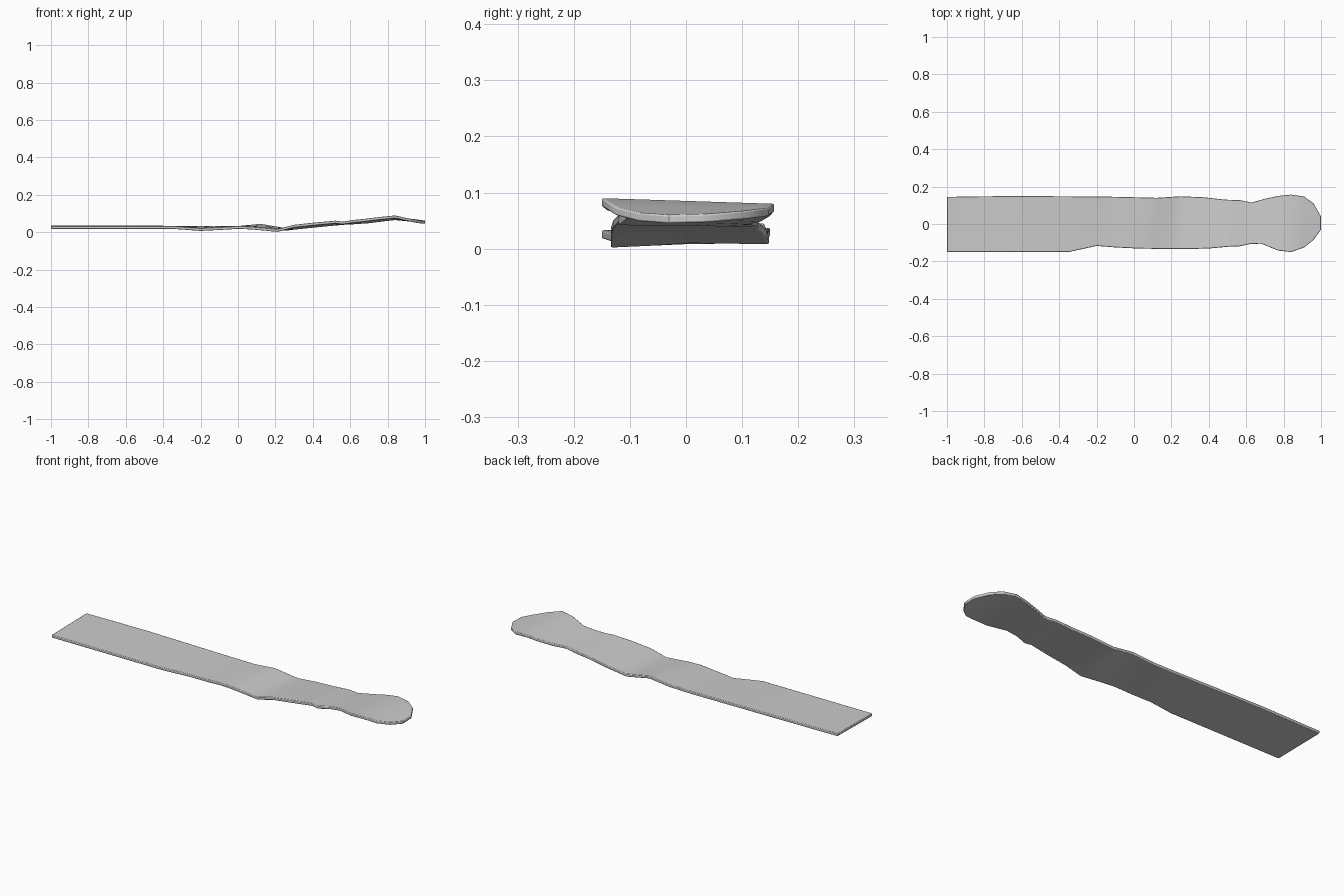
import bpy, bmesh

if "Cube" in bpy.data.objects:
    bpy.data.objects.remove(bpy.data.objects["Cube"])

THICK = 0.015
# edge profiles: x, y, z of the top surface
FRONT = [(-1, -.15, .033), (-.35, -.15, .033), (-.2, -.117, .022), (-.1, -.125, .027),
         (.0, -.13, .033), (.07, -.132, .030), (.21, -.134, .017), (.3, -.134, .040),
         (.41, -.13, .052), (.52, -.12, .062), (.56, -.12, .057), (.62, -.107, .066),
         (.68, -.105, .072), (.77, -.142, .083), (.84, -.15, .090), (.91, -.125, .074),
         (.96, -.085, .064), (1, -.03, .060)]
BACK = [(-1, .145, .037), (-.64, .15, .037), (-.13, .146, .032), (0, .143, .033),
        (.12, .14, .045), (.25, .148, .023), (.37, .143, .036), (.49, .13, .048),
        (.57, .127, .055), (.63, .115, .058), (.7, .135, .063), (.77, .15, .072),
        (.84, .157, .080), (.91, .147, .073), (.96, .11, .068), (1, .04, .062)]


def sample(edge, x):
    for a, b in zip(edge, edge[1:]):
        if x <= b[0]:
            t = (x - a[0]) / (b[0] - a[0])
            return (x, a[1] + (b[1] - a[1]) * t, a[2] + (b[2] - a[2]) * t)
    return edge[-1]


# loft the warped blade surface between the two edges
bm = bmesh.new()
ACROSS = 4
rows = []
for x in sorted({p[0] for p in FRONT + BACK}):
    f, b = sample(FRONT, x), sample(BACK, x)
    rows.append([bm.verts.new((x, f[1] + (b[1] - f[1]) * i / ACROSS,
                               f[2] + (b[2] - f[2]) * i / ACROSS))
                 for i in range(ACROSS + 1)])
for r, s in zip(rows, rows[1:]):
    for i in range(ACROSS):
        bm.faces.new((r[i], s[i], s[i + 1], r[i + 1]))

# give it thickness straight down
top = list(bm.faces)
ext = bmesh.ops.extrude_face_region(bm, geom=top, use_keep_orig=True)
for v in ext["geom"]:
    if isinstance(v, bmesh.types.BMVert):
        v.co.z -= THICK
bmesh.ops.recalc_face_normals(bm, faces=bm.faces)

mesh = bpy.data.meshes.new("flat_stick")
bm.to_mesh(mesh)
bm.free()
stick = bpy.data.objects.new("flat_stick", mesh)
bpy.context.collection.objects.link(stick)

# softened rim
bev = stick.modifiers.new("rim", "BEVEL")
bev.width = 0.003
bev.segments = 2
bev.limit_method = 'ANGLE'
bev.angle_limit = 1.0

bpy.context.view_layer.objects.active = stick
stick.select_set(True)
bpy.ops.object.shade_smooth_by_angle(angle=0.6)
